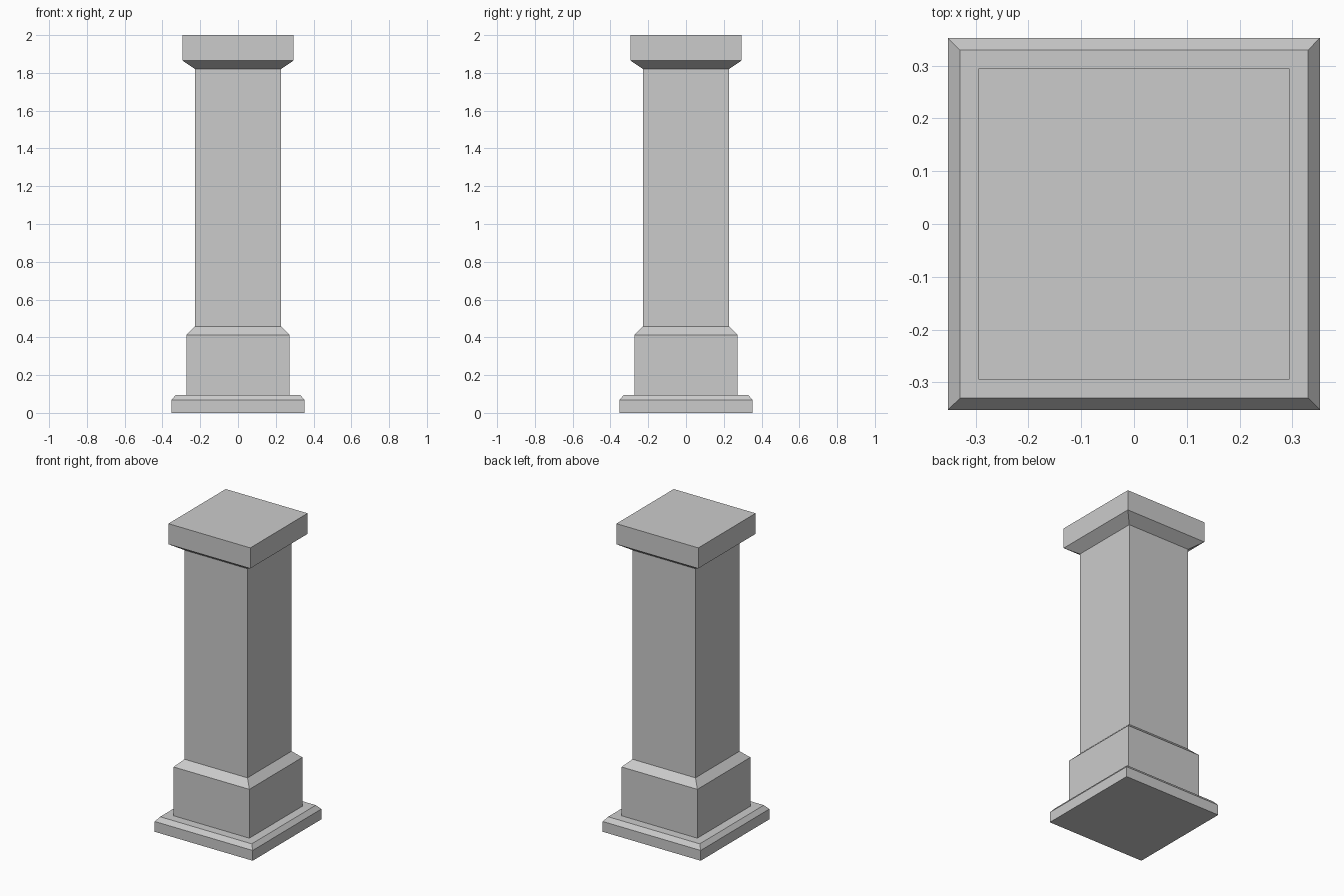
import bpy
import bmesh

cube = bpy.data.objects.get("Cube")
if cube:
    bpy.data.objects.remove(cube, do_unlink=True)

# Plain stone colour
GREY = (0.6, 0.6, 0.6, 1.0)
stone = bpy.data.materials.new("grey_stone")
stone.use_nodes = True
stone.diffuse_color = GREY
stone.node_tree.nodes["Principled BSDF"].inputs["Base Color"].default_value = GREY


def square_stack(name, profile):
    """Closed solid lofted through square rings given as (half width, height)."""
    bm = bmesh.new()
    rings = [[bm.verts.new((sx * half, sy * half, z))
              for sx, sy in ((-1, -1), (1, -1), (1, 1), (-1, 1))]
             for half, z in profile]
    for low, high in zip(rings, rings[1:]):
        for i in range(4):
            j = (i + 1) % 4
            bm.faces.new((low[i], low[j], high[j], high[i]))
    bm.faces.new(rings[0][::-1])
    bm.faces.new(rings[-1])
    mesh = bpy.data.meshes.new(name)
    bm.to_mesh(mesh)
    bm.free()
    mesh.materials.append(stone)
    obj = bpy.data.objects.new(name, mesh)
    bpy.context.collection.objects.link(obj)
    return obj


# Bottom slab with bevelled upper edge
square_stack("plinth", [(0.353, 0), (0.353, 0.067), (0.33, 0.095)])
# Block sloping in to meet the shaft
square_stack("pedestal", [(0.273, 0.095), (0.273, 0.413), (0.227, 0.458)])
# Plain square shaft
square_stack("shaft", [(0.227, 0.458), (0.227, 1.82)])
# Cap flaring out to a flat slab
square_stack("capital", [(0.227, 1.82), (0.295, 1.866), (0.295, 2.0)])
